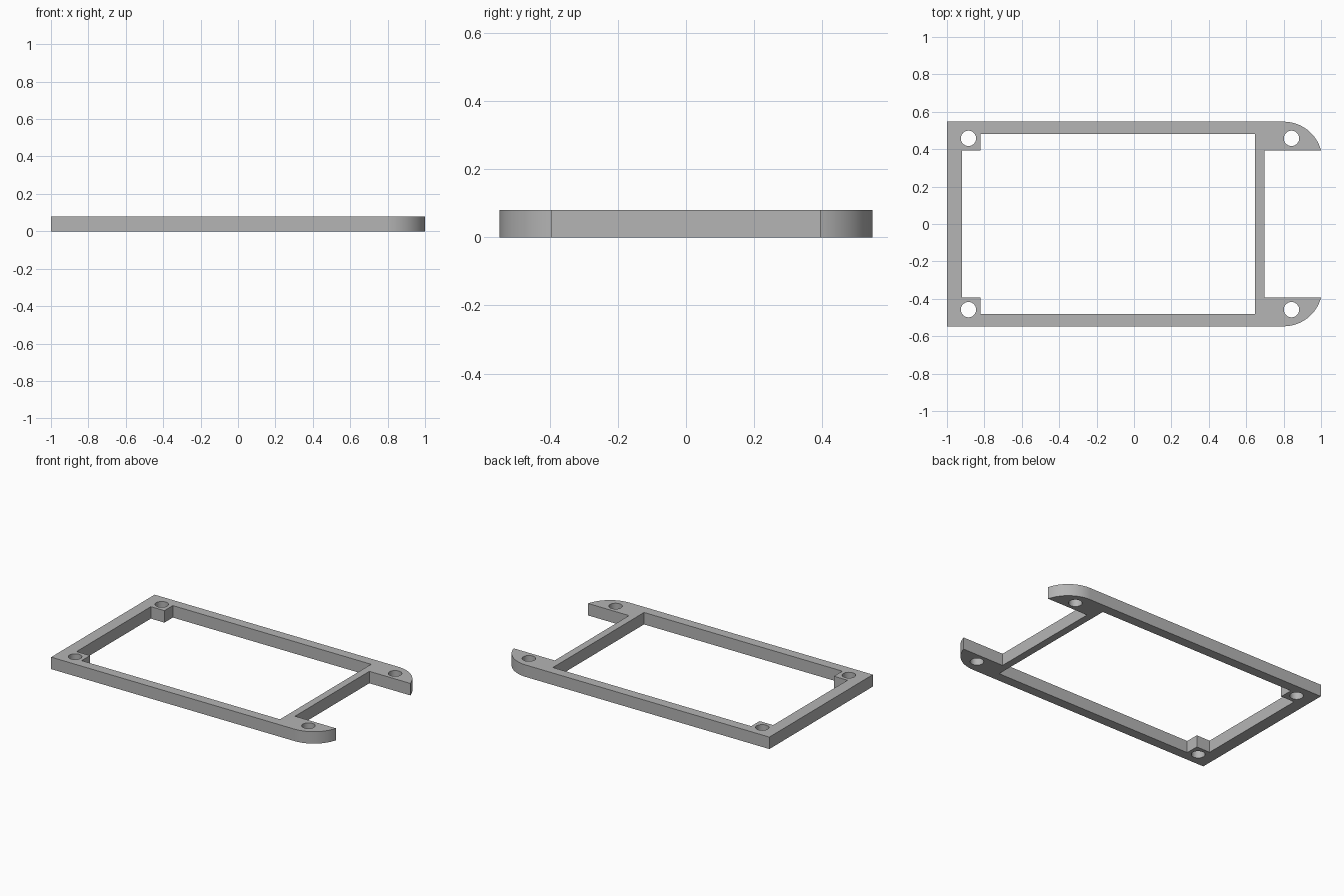
import bpy, bmesh, math

cube = bpy.data.objects.get("Cube")
if cube:
    bpy.data.objects.remove(cube, do_unlink=True)

HEIGHT = 0.08
OUT_Y, IN_Y, PAD_Y = 0.547, 0.482, 0.393   # outer edge, rail inside, corner pad edge
HOLE_Y, HOLE_R = 0.458, 0.041

grey = bpy.data.materials.new("plain_grey")
grey.use_nodes = True
colour = (0.46, 0.46, 0.46, 1)
grey.diffuse_color = colour
grey.node_tree.nodes["Principled BSDF"].inputs["Base Color"].default_value = colour


def arc(cx, cy, r, start, end, steps):
    """Points along an arc, angles in radians."""
    return [(cx + r * math.cos(start + (end - start) * i / steps),
             cy + r * math.sin(start + (end - start) * i / steps))
            for i in range(steps + 1)]


def mirrored(half):
    """Close a half outline by mirroring it front to back."""
    return half + [(x, -y) for x, y in reversed(half)]


# Outer outline: square left end, two rounded horns around a notch at the right
drop = OUT_Y - PAD_Y
radius = (0.2 ** 2 + drop ** 2) / (2 * drop)
tip_angle = math.asin((radius - drop) / radius)
horn = arc(0.8, OUT_Y - radius, radius, math.pi / 2, tip_angle, 20)
outer = mirrored([(-1, OUT_Y)] + horn + [(0.697, PAD_Y)])

# Window opening with square screw pads in the left corners
window = mirrored([(-0.92, PAD_Y), (-0.82, PAD_Y), (-0.82, IN_Y), (0.648, IN_Y)])

# Screw holes in the four corners
holes = [arc(x, y, HOLE_R, 0, math.tau, 40)[:-1]
         for x in (-0.885, 0.842) for y in (-HOLE_Y, HOLE_Y)]

# Fill the profile and extrude it to thickness
curve = bpy.data.curves.new("mounting_frame", 'CURVE')
curve.dimensions = '2D'
curve.fill_mode = 'BOTH'
curve.extrude = HEIGHT / 2
for loop in [outer, window] + holes:
    spline = curve.splines.new('POLY')
    spline.points.add(len(loop) - 1)
    for point, (x, y) in zip(spline.points, loop):
        point.co = (x, y, 0, 1)
    spline.use_cyclic_u = True

frame = bpy.data.objects.new("mounting_frame", curve)
bpy.context.collection.objects.link(frame)
bpy.ops.object.select_all(action='DESELECT')
frame.select_set(True)
bpy.context.view_layer.objects.active = frame
bpy.ops.object.convert(target='MESH')
frame = bpy.context.object

# Weld caps to walls and stand the frame on the floor
bm = bmesh.new()
bm.from_mesh(frame.data)
bmesh.ops.remove_doubles(bm, verts=bm.verts, dist=0.0005)
bmesh.ops.translate(bm, verts=bm.verts, vec=(0, 0, HEIGHT / 2))
bmesh.ops.recalc_face_normals(bm, faces=bm.faces)
bm.to_mesh(frame.data)
bm.free()

frame.data.materials.clear()
frame.data.materials.append(grey)
bpy.ops.object.shade_smooth_by_angle(angle=math.radians(30))
